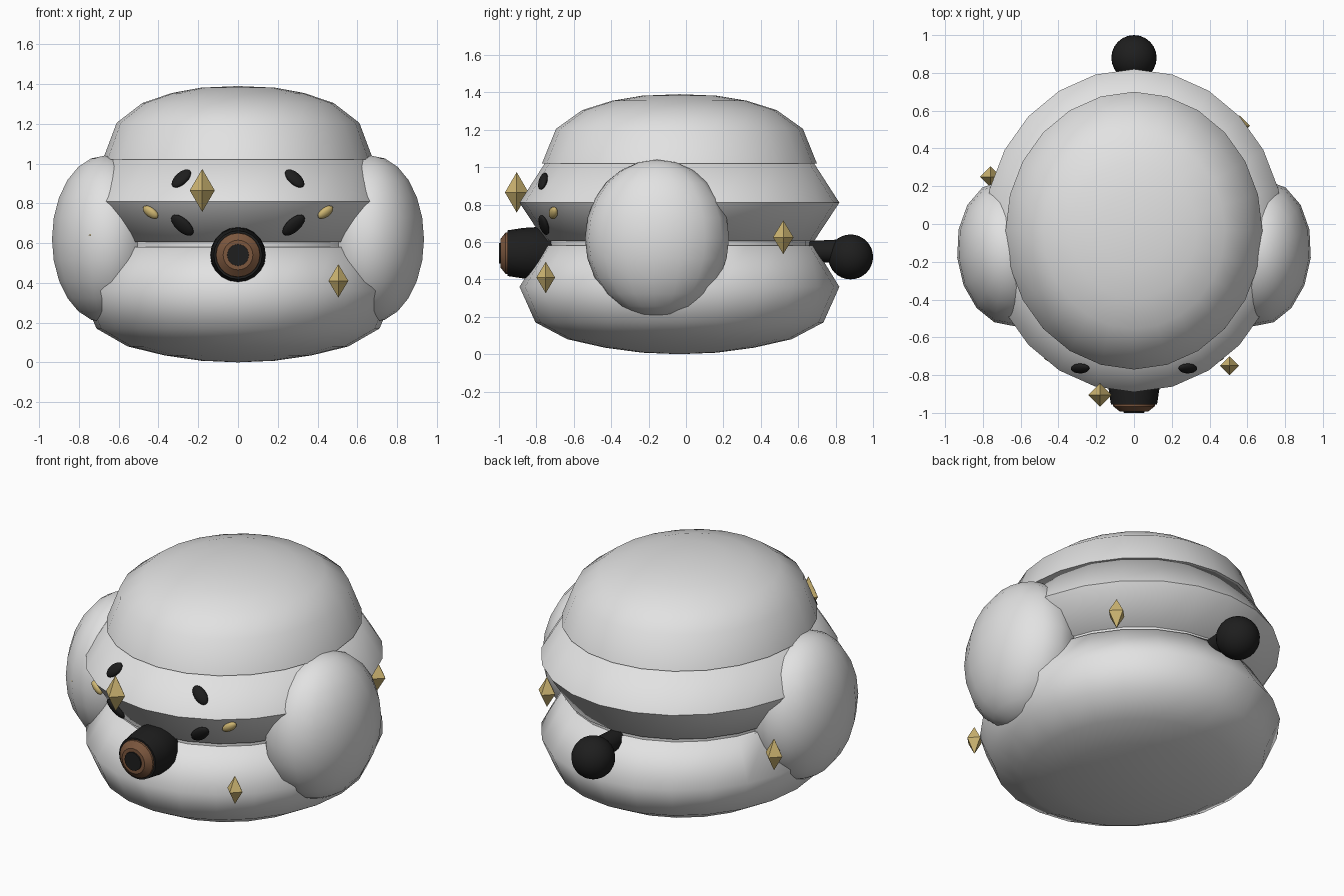
import bpy, bmesh, math
from mathutils import Matrix, Vector

if "Cube" in bpy.data.objects:
    bpy.data.objects.remove(bpy.data.objects["Cube"])


def material(name, rgb):
    m = bpy.data.materials.new(name)
    m.use_nodes = True
    m.diffuse_color = (*rgb, 1)
    m.node_tree.nodes["Principled BSDF"].inputs["Base Color"].default_value = (*rgb, 1)
    return m


WHITE = material("soft white", (0.76, 0.76, 0.76))
BLACK = material("black", (0.013, 0.013, 0.013))
BROWN = material("brown", (0.2, 0.095, 0.048))
GOLD = material("gold", (0.62, 0.47, 0.17))


def finish(name, bm, mat, matrix=Matrix(), angle=60):
    bm.transform(matrix)
    bmesh.ops.recalc_face_normals(bm, faces=bm.faces)
    mesh = bpy.data.meshes.new(name)
    bm.to_mesh(mesh)
    bm.free()
    mesh.materials.append(mat)
    obj = bpy.data.objects.new(name, mesh)
    bpy.context.collection.objects.link(obj)
    bpy.ops.object.select_all(action="DESELECT")
    obj.select_set(True)
    bpy.context.view_layer.objects.active = obj
    if angle:
        bpy.ops.object.shade_smooth_by_angle(angle=math.radians(angle))
    return obj


def lathe(name, profile, mat, matrix=Matrix(), sides=24, angle=60):
    """Spin (radius, height) points around z."""
    bm = bmesh.new()
    verts = [bm.verts.new((r, 0, z)) for r, z in profile]
    edges = [bm.edges.new(pair) for pair in zip(verts, verts[1:])]
    bmesh.ops.spin(bm, geom=verts + edges, cent=(0, 0, 0), axis=(0, 0, 1),
                   angle=math.tau, steps=sides)
    bmesh.ops.remove_doubles(bm, verts=bm.verts, dist=0.0005)
    return finish(name, bm, mat, matrix, angle)


def ellipsoid(name, loc, size, mat, rot=Matrix(), sides=16, rings=12):
    bm = bmesh.new()
    bmesh.ops.create_uvsphere(bm, u_segments=sides, v_segments=rings, radius=1)
    return finish(name, bm, mat, Matrix.Translation(loc) @ rot @ Matrix.Diagonal((*size, 1)))


def turn(amount, axis):
    return Matrix.Rotation(amount, 4, axis)


# Stacked oval body lobes, joined by a narrow waist
oval = Matrix.Translation((0, -0.035, 0)) @ Matrix.Diagonal((0.925, 1, 1, 1))
lathe("lower_body", [(0, 0), (0.2, 0.008), (0.4, 0.035), (0.6, 0.08), (0.77, 0.17),
                     (0.855, 0.36), (0.72, 0.58), (0, 0.58)], WHITE, oval)
lathe("waist", [(0, 0.56), (0.7, 0.56), (0.7, 0.62), (0, 0.62)], WHITE, oval)
lathe("middle_body", [(0, 0.605), (0.72, 0.605), (0.855, 0.81), (0.72, 1.02), (0, 1.02)],
      WHITE, oval)
lathe("top_body", [(0, 1.02), (0.735, 1.02), (0.66, 1.205), (0.52, 1.305), (0.36, 1.355),
                   (0.2, 1.382), (0, 1.39)], WHITE, oval)

# Ears and face markings, mirrored left and right
for side, s in (("left", 1), ("right", -1)):
    ellipsoid(side + "_ear", (s * 0.67, -0.155, 0.62), (0.267, 0.387, 0.42), WHITE,
              turn(-s * 0.09, "Z"))
    for part, x, y, z, yaw, pitch, roll, size, mat in (
            ("upper_spot", 0.285, -0.765, 0.925, 0.35, -0.5, -0.7, (0.035, 0.02, 0.06), BLACK),
            ("lower_spot", 0.28, -0.76, 0.69, 0.35, 0.5, 0.7, (0.04, 0.02, 0.07), BLACK),
            ("cheek", 0.44, -0.71, 0.755, 0.55, 0.4, 0.9, (0.027, 0.02, 0.046), GOLD)):
        rot = turn(s * yaw, "Z") @ turn(pitch, "X") @ turn(s * roll, "Y")
        ellipsoid(side + "_" + part, (s * x, y, z), size, mat, rot, 12, 8)

# Snout barrel, brown ring and dark centre, all facing front
snout = Matrix.Translation((0, 0, 0.54)) @ turn(math.pi / 2, "X")
lathe("snout", [(0, 0.68), (0.1, 0.68), (0.14, 0.79), (0.135, 0.87), (0.122, 0.955),
                (0, 0.955)], BLACK, snout, 20, 40)
lathe("snout_ring", [(0, 0.95), (0.112, 0.95), (0.11, 0.965), (0.075, 0.993), (0, 0.993)],
      BROWN, snout, 20, 30)
lathe("snout_centre", [(0, 0.98), (0.056, 0.98), (0.054, 1), (0, 1)], BLACK, snout, 16, 30)

# Ball tail on a short stub
lathe("tail_stub", [(0, 0.65), (0.055, 0.65), (0.065, 0.86), (0, 0.86)], BLACK,
      Matrix.Translation((0, 0, 0.55)) @ turn(-math.pi / 2, "X"), 12, 40)
ellipsoid("tail_ball", (0, 0.88, 0.52), (0.12, 0.12, 0.12), BLACK, sides=24, rings=16)

# Floating gold diamonds
for name, loc, half_width, half_height in (
        ("front_diamond", (-0.18, -0.905, 0.865), 0.063, 0.108),
        ("lower_diamond", (0.505, -0.75, 0.41), 0.05, 0.084),
        ("back_left_diamond", (0.56, 0.52, 0.625), 0.055, 0.09),
        ("back_right_diamond", (-0.76, 0.25, 0.5), 0.055, 0.095),
        ("ear_diamond", (-0.74, -0.47, 0.64), 0.05, 0.08)):
    lathe(name, [(0, -half_height), (half_width, 0), (0, half_height)], GOLD,
          Matrix.Translation(loc), 4, 0)
